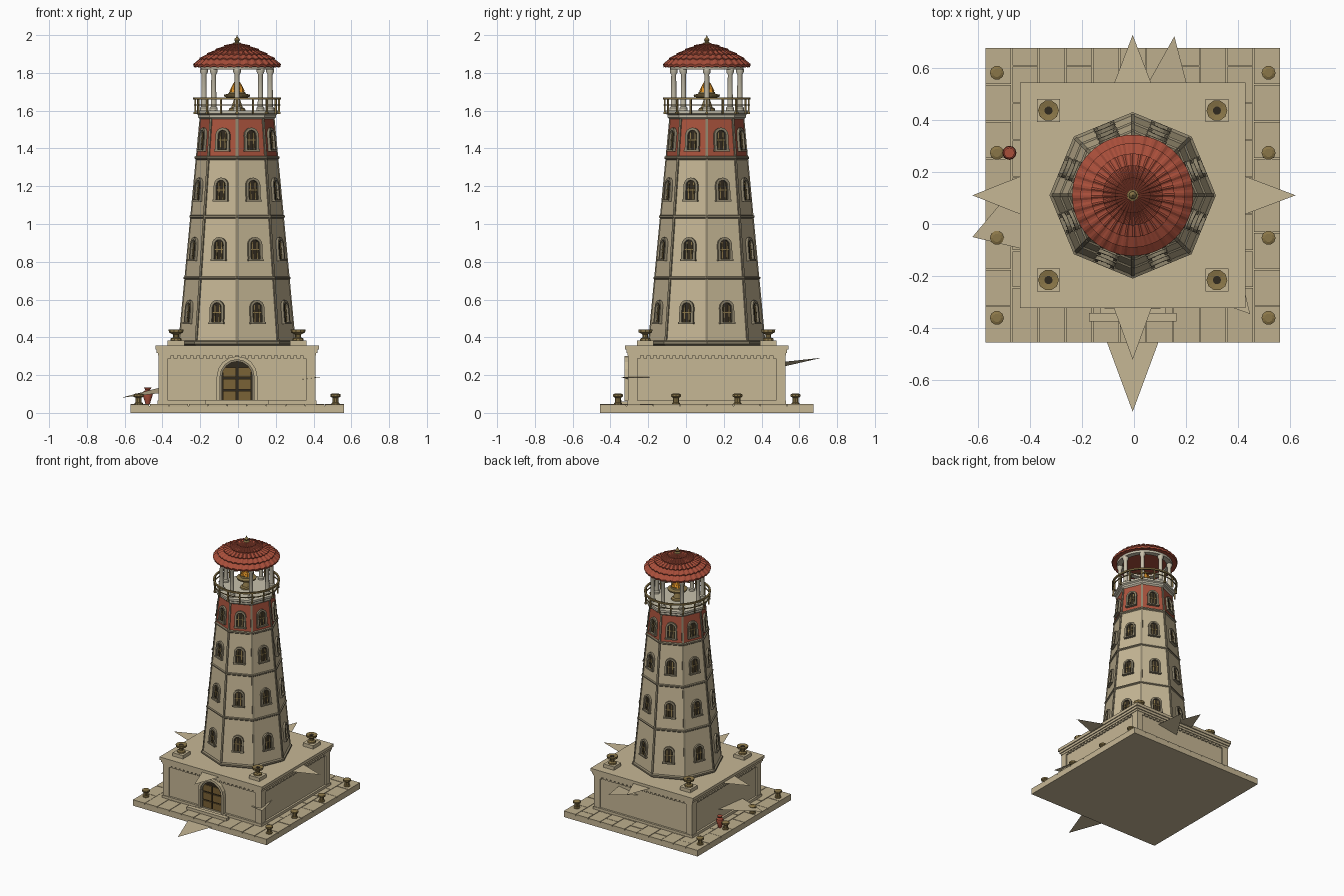
import bpy, bmesh, math, random
from mathutils import Matrix, Vector

if "Cube" in bpy.data.objects:
    bpy.data.objects.remove(bpy.data.objects["Cube"])
random.seed(4)
CX, CY = -0.005, 0.11
C = Matrix.Translation((CX, CY, 0))

def mat(name, r, g, b):
    m = bpy.data.materials.new(name)
    m.diffuse_color = tuple(((c / 255 + 0.055) / 1.055) ** 2.4 for c in (r, g, b)) + (1,)
    m.use_nodes = True
    m.node_tree.nodes["Principled BSDF"].inputs["Base Color"].default_value = m.diffuse_color
    return m

STONE = mat("tan stone", 198, 183, 149)
PAVER = mat("paving stone", 190, 175, 141)
TRIM = mat("grey trim", 142, 132, 108)
PALE = mat("pale column stone", 200, 193, 172)
RED = mat("red plaster", 172, 84, 62)
TILE = mat("roof tile", 168, 78, 58)
BRONZE = mat("bronze", 138, 118, 72)
WOOD = mat("door wood", 122, 98, 54)
DARK = mat("dark opening", 48, 41, 30)
FLAME = mat("flame orange", 228, 150, 40)

class Part:
    """Collects repeated pieces of one part into one object."""
    def __init__(self, name, material):
        self.name, self.material, self.bm = name, material, bmesh.new()

    def faces(self, pts, faces, M=C):
        vs = [self.bm.verts.new(M @ Vector(p)) for p in pts]
        for f in faces:
            self.bm.faces.new([vs[i] for i in f])
        return self

    def box(self, c, s, M=C):
        T = M @ Matrix.Translation(c) @ Matrix.Diagonal((*s, 1))
        bmesh.ops.create_cube(self.bm, size=1, matrix=T)
        return self

    def lathe(self, prof, n, M=C, close=False):
        pts = [(r * math.cos(2 * math.pi * i / n), r * math.sin(2 * math.pi * i / n), z)
               for r, z in prof for i in range(n)]
        k = len(prof)
        fs = [(a * n + i, a * n + (i + 1) % n, (a + 1) % k * n + (i + 1) % n, (a + 1) % k * n + i)
              for a in range(k if close else k - 1) for i in range(n)]
        if not close:
            fs += [tuple(reversed(range(n))), tuple(range((k - 1) * n, k * n))]
        return self.faces(pts, fs, M)

    def arch_plate(self, w, h, x, M):
        o = arch(w, h)
        return self.faces([(x, y, z) for y, z in o], [tuple(range(len(o)))], M)

    def arch_frame(self, w, h, t, x, M):
        o, i = arch(w, h), arch(w - 2 * t, h - t)
        n = len(o)
        pts = [(d, y, z) for d, loop in ((0, o), (x, o), (x, i), (0, i)) for y, z in loop]
        fs = [(a * n + j, a * n + j + 1, (a + 1) * n + j + 1, (a + 1) * n + j)
              for a in range(3) for j in range(n - 1)]
        return self.faces(pts, fs, M)

    def done(self, smooth=False):
        bmesh.ops.recalc_face_normals(self.bm, faces=self.bm.faces)
        me = bpy.data.meshes.new(self.name)
        self.bm.to_mesh(me)
        self.bm.free()
        me.materials.append(self.material)
        ob = bpy.data.objects.new(self.name, me)
        bpy.context.collection.objects.link(ob)
        if smooth:
            bpy.context.view_layer.objects.active = ob
            ob.select_set(True)
            bpy.ops.object.shade_smooth_by_angle(angle=math.radians(40))
            ob.select_set(False)

def arch(w, h, n=8):
    r = w / 2
    top = [(r * math.cos(math.pi * i / n), h - r + r * math.sin(math.pi * i / n)) for i in range(n + 1)]
    return [(r, 0)] + top + [(-r, 0)]

def at(x, y, z=0):
    return C @ Matrix.Translation((x, y, z))

def rot(deg):
    return C @ Matrix.Rotation(math.radians(deg), 4, 'Z')

def rad(z):
    return 0.308 - 0.0945 * (z - 0.37)

# paved quay
Part("quay_slab", STONE).box((0, 0, 0.018), (1.13, 1.13, 0.036)).done()
pav = Part("quay_pavers", PAVER)
cols, rows = 11, 8
w, l = 1.134 / cols, 1.134 / rows
for i in range(cols):
    cuts = [-0.567] + [-0.567 + l * (j + (0.5 if i % 2 else 0)) for j in range(1, rows)] + [0.567]
    for a, b in zip(cuts, cuts[1:]):
        h = 0.012 + random.uniform(-0.001, 0.001)
        pav.box((-0.567 + w * (i + 0.5), (a + b) / 2, 0.034 + h / 2), (w - 0.004, b - a - 0.004, h))
pav.done()

# square base block with plinth, corner piers and cornice
base = Part("base_block", STONE)
base.box((0, 0, 0.19), (0.81, 0.81, 0.30)).box((0, 0, 0.05), (0.84, 0.84, 0.03))
for sx in (-1, 1):
    for sy in (-1, 1):
        base.box((sx * 0.391, sy * 0.391, 0.18), (0.05, 0.05, 0.28))
for z0, z1, s in ((0.303, 0.318, 0.838), (0.318, 0.336, 0.852), (0.336, 0.358, 0.866)):
    base.box((0, 0, (z0 + z1) / 2), (s, s, z1 - z0))
base.done()
dent = Part("cornice_dentils", STONE)
for k in range(4):
    for i in range(22):
        dent.box((0.408, -0.36 + i * 0.72 / 21, 0.296), (0.014, 0.02, 0.016), rot(90 * k))
dent.done()

# front door, step and stone surround
D = rot(-90) @ Matrix.Translation((0.405, 0, 0.062))
Part("door_surround", STONE).arch_frame(0.215, 0.238, 0.018, 0.03, D).done()
Part("door_inner_arch", TRIM).arch_frame(0.18, 0.22, 0.01, 0.02, D).done()
Part("door_recess", DARK).arch_plate(0.178, 0.218, 0.003, D).done()
door = Part("door_leaves", WOOD)
for s in (-1, 1):
    for z, h in ((0.03, 0.05), (0.09, 0.055), (0.152, 0.05)):
        door.box((0.007, s * 0.04, z), (0.008, 0.07, h), D)
door.done()
Part("door_step", STONE).box((0, -0.468, 0.055), (0.336, 0.032, 0.025)).box(
    (0, -0.43, 0.05), (0.25, 0.05, 0.02)).done()

# tapered octagonal tower
Part("tower_wall", STONE).lathe([(rad(0.355), 0.355), (rad(1.35), 1.35)], 8).done()
Part("tower_red_storey", RED).lathe([(rad(1.35), 1.35), (rad(1.565), 1.565)], 8).done()
bands = Part("tower_bands", TRIM)
for z, h, e in ((0.358, 0.02, 0.01), (0.705, 0.014, 0.007), (1.03, 0.014, 0.007), (1.34, 0.016, 0.008)):
    bands.lathe([(rad(z), z), (rad(z) + e, z + h * 0.4), (rad(z) + e, z + h), (rad(z + h), z + h * 1.3)], 8)
bands.done()
ribs = Part("corner_strips", TRIM)
tilt = math.atan(0.0945)
for k in range(8):
    R = rot(45 * k) @ Matrix.Translation((rad(0.96) - 0.004, 0, 0.96)) @ Matrix.Rotation(-tilt, 4, 'Y')
    ribs.box((0, 0, 0), (0.014, 0.014, 1.2), R)
ribs.done()

# arched windows on four storeys of all eight faces
frames, panes = Part("window_frames", TRIM), Part("window_panes", DARK)
bars, sills = Part("window_bars", BRONZE), Part("window_sills", TRIM)
c8 = math.cos(math.pi / 8)
for z in (0.472, 0.805, 1.12, 1.385):
    for k in range(8):
        W = rot(45 * k + 22.5) @ Matrix.Translation((rad(z) * c8, 0, z)) @ Matrix.Rotation(
            -math.atan(0.0945 * c8), 4, 'Y')
        frames.arch_frame(0.08, 0.125, 0.014, 0.014, W)
        panes.arch_plate(0.056, 0.112, 0.002, W)
        for y in (-0.013, 0.013):
            bars.box((0.004, y, 0.05), (0.004, 0.005, 0.1), W)
        bars.box((0.004, 0, 0.06), (0.004, 0.054, 0.005), W)
        sills.box((0.008, 0, 0.003), (0.022, 0.086, 0.01), W)
for p in (frames, panes, bars, sills):
    p.done()

# gallery deck and railing
Part("gallery_deck", PALE).lathe([(0.196, 1.555), (0.207, 1.565), (0.207, 1.578), (0.219, 1.585),
                                  (0.219, 1.6), (0.19, 1.602)], 8).done()
rail = Part("gallery_rail", BRONZE)
for z in (1.664, 1.63):
    t = 0.006 if z > 1.65 else 0.003
    rail.lathe([(0.226 - t, z - t), (0.226 + t, z - t), (0.226 + t, z + t), (0.226 - t, z + t)], 32, close=True)
for k in range(16):
    rail.box((0.222, 0, 1.625), (0.009, 0.009, 0.085), rot(22.5 * k))
for k in range(8):
    rail.box((0.215, 0, 1.588), (0.03, 0.014, 0.012), rot(45 * k))
rail.done()

# eight lantern columns carrying a ring beam
col = Part("lantern_columns", PALE)
for k in range(8):
    col.lathe([(0.022, 1.6), (0.022, 1.615), (0.015, 1.622), (0.013, 1.79), (0.021, 1.805), (0.021, 1.82)],
              12, rot(45 * k) @ Matrix.Translation((0.175, 0, 0)))
col.done(True)
Part("ring_beam", PALE).lathe([(0.155, 1.818), (0.193, 1.818), (0.198, 1.838), (0.155, 1.838)], 32, close=True).done()

# brazier with flame
Part("brazier", BRONZE).lathe([(0.045, 1.6), (0.042, 1.612), (0.03, 1.618), (0.016, 1.66), (0.03, 1.668),
                               (0.066, 1.672), (0.07, 1.684), (0.045, 1.69), (0.042, 1.7)], 16).done()
fl = Part("flame", FLAME)
fl.lathe([(0.036, 1.695), (0.04, 1.705), (0.025, 1.735), (0.001, 1.775)], 8)
for k in range(4):
    fl.lathe([(0.016, 1.695), (0.012, 1.72), (0.001, 1.745)], 6, rot(90 * k + 45) @ Matrix.Translation((0.027, 0, 0)))
fl.done()

# tiled dome roof in overlapping ribbed courses
prof = [(0.232, 1.836), (0.200, 1.868), (0.160, 1.893), (0.115, 1.916), (0.068, 1.937), (0.02, 1.954)]
roof, n = Part("roof_tiles", TILE), 128
for (r0, z0), (r1, z1) in zip(prof, prof[1:]):
    pts = []
    for r, z, up in ((r0 - 0.004, z0 - 0.006, 0), (r0, z0, 0.007), (r1, z1, 0.001)):
        for i in range(n):
            a, b = 2 * math.pi * i / n, up + (0.004 if i % 4 < 2 else -0.001) * min(1, r / 0.1)
            pts.append((r * math.cos(a), r * math.sin(a), z + b))
    roof.faces(pts, [(j * n + i, j * n + (i + 1) % n, (j + 1) * n + (i + 1) % n, (j + 1) * n + i)
                     for j in range(2) for i in range(n)])
roof.done()
Part("roof_underside", TILE).lathe([(0.228, 1.832), (0.18, 1.84), (0.02, 1.94)], 32).done()
Part("roof_finial", BRONZE).lathe([(0.024, 1.945), (0.022, 1.958), (0.009, 1.963), (0.015, 1.974), (0.012, 1.982),
                                   (0.005, 1.987), (0.001, 2.0)], 10).done(True)

# corner bowls on plinths
plinth, bowl, hole = Part("bowl_plinths", STONE), Part("corner_bowls", BRONZE), Part("bowl_hollows", DARK)
for sx in (-0.323, 0.323):
    for sy in (-0.325, 0.325):
        plinth.box((sx, sy, 0.37), (0.088, 0.088, 0.028))
        bowl.lathe([(0.03, 0.384), (0.028, 0.394), (0.015, 0.4), (0.015, 0.415), (0.037, 0.426), (0.04, 0.442),
                    (0.018, 0.438)], 10, at(sx, sy))
        hole.lathe([(0.016, 0.437), (0.016, 0.44)], 10, at(sx, sy))
for p in (plinth, bowl, hole):
    p.done()

# mooring bollards and a clay jar
bol = Part("bollards", BRONZE)
for sx in (-0.521, 0.521):
    for sy in (-0.47, -0.163, 0.163, 0.47):
        bol.lathe([(0.022, 0.044), (0.022, 0.052), (0.016, 0.056), (0.016, 0.08), (0.027, 0.086),
                   (0.027, 0.098), (0.016, 0.103)], 10, at(sx, sy))
bol.done()
Part("clay_jar", TILE).lathe([(0.012, 0.045), (0.016, 0.062), (0.027, 0.095), (0.024, 0.112), (0.012, 0.12),
                              (0.02, 0.134)], 12, at(-0.473, 0.163)).done(True)

# thin pointed slivers projecting from the cornice and quay
sl = Part("pointed_slivers", STONE)
for tri in (((-0.105, -0.45, 0.012), (0.095, -0.45, 0.012), (-0.005, -0.72, 0.012)),
            ((-0.08, -0.315, 0.338), (0.07, -0.315, 0.338), (-0.005, -0.52, 0.338)),
            ((0.42, 0.035, 0.338), (0.42, 0.185, 0.338), (0.62, 0.11, 0.338)),
            ((-0.43, 0.035, 0.338), (-0.43, 0.185, 0.338), (-0.62, 0.11, 0.338)),
            ((-0.08, 0.53, 0.338), (0.07, 0.53, 0.338), (-0.005, 0.725, 0.338)),
            ((0.04, 0.515, 0.245), (0.208, 0.515, 0.27), (0.155, 0.72, 0.292)),
            ((-0.41, 0.2, 0.135), (-0.41, -0.1, 0.105), (-0.62, -0.05, 0.08)),
            ((0.32, -0.3, 0.175), (0.4, -0.15, 0.19), (0.445, -0.345, 0.19))):
    sl.faces(tri, [(0, 1, 2)], Matrix())
sl.done()
